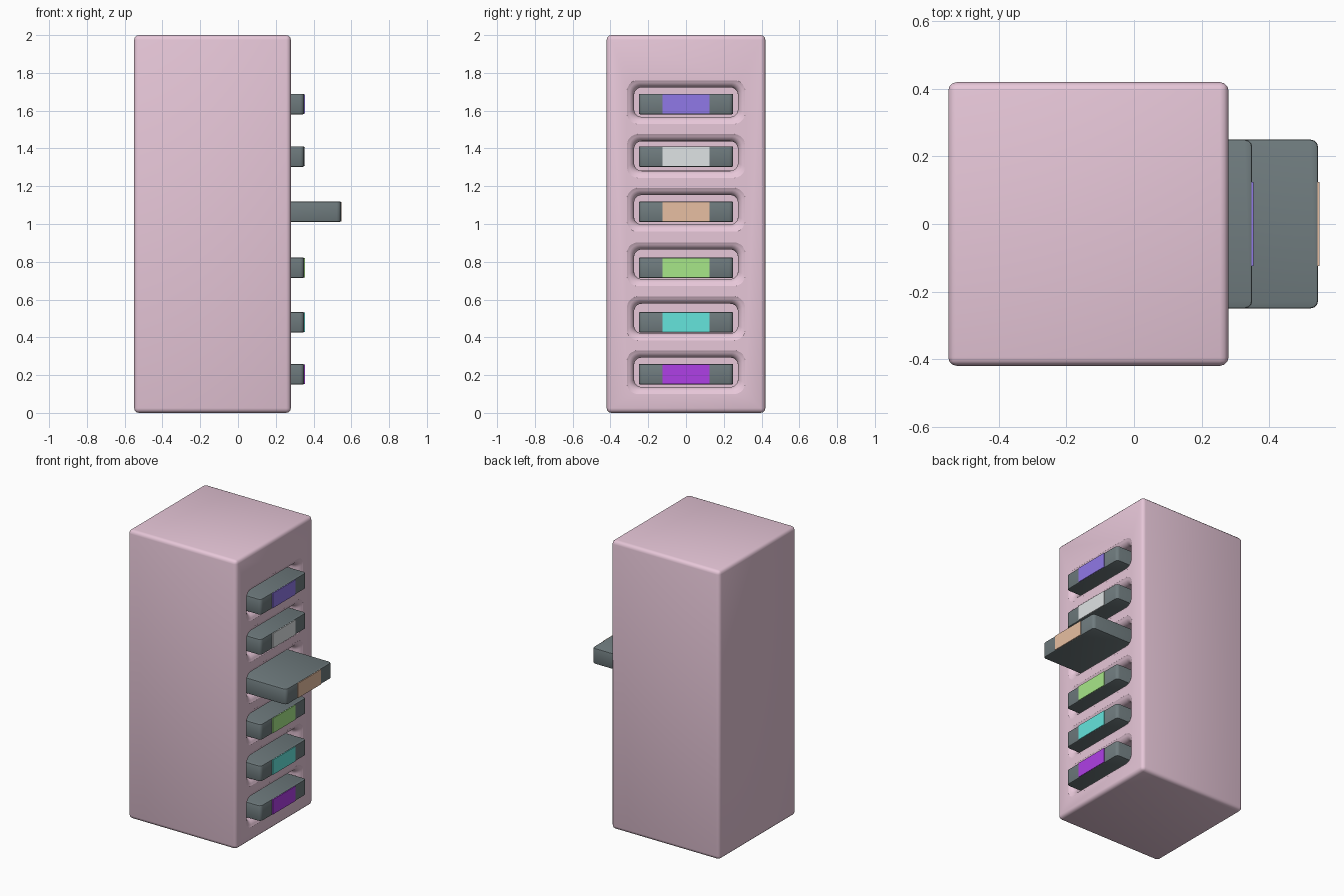
import bpy, bmesh, math

if "Cube" in bpy.data.objects:
    bpy.data.objects.remove(bpy.data.objects["Cube"])

FACE_X = 0.28
SLOT_HEIGHTS = [0.215, 0.50, 0.787, 1.075, 1.36, 1.645]


def material(name, rgb):
    m = bpy.data.materials.new(name)
    m.diffuse_color = (*rgb, 1)
    m.use_nodes = True
    m.node_tree.nodes["Principled BSDF"].inputs["Base Color"].default_value = m.diffuse_color
    return m


def add_object(name, bm, mat=None):
    bmesh.ops.recalc_face_normals(bm, faces=bm.faces[:])
    mesh = bpy.data.meshes.new(name)
    bm.to_mesh(mesh)
    bm.free()
    ob = bpy.data.objects.new(name, mesh)
    bpy.context.collection.objects.link(ob)
    if mat:
        mesh.materials.append(mat)
    return ob


def box(name, lo, hi, mat, bevel=0, segments=2):
    bm = bmesh.new()
    bmesh.ops.create_cube(bm, size=1)
    for v in bm.verts:
        v.co = [(a + b) / 2 + c * (b - a) for a, b, c in zip(lo, hi, v.co)]
    if bevel:
        bmesh.ops.bevel(bm, geom=bm.edges[:], offset=bevel, segments=segments,
                        profile=0.5, affect='EDGES')
    return add_object(name, bm, mat)


def smooth(ob):
    bpy.ops.object.select_all(action='DESELECT')
    ob.select_set(True)
    bpy.context.view_layer.objects.active = ob
    bpy.ops.object.shade_smooth_by_angle(angle=math.radians(35))


def ring(bm, x, z, half_y, half_z, r, steps=5):
    # rounded rectangle across the slot
    verts = []
    for k, (sy, sz) in enumerate([(1, 1), (-1, 1), (-1, -1), (1, -1)]):
        for i in range(steps + 1):
            a = math.pi / 2 * (k + i / steps)
            verts.append(bm.verts.new((x, sy * (half_y - r) + r * math.cos(a),
                                       z + sz * (half_z - r) + r * math.sin(a))))
    return verts


pink = material("pink", (0.80, 0.57, 0.69))
dark = material("charcoal", (0.16, 0.20, 0.21))

# tower housing
housing = box("housing", (-0.55, -0.42, 0), (FACE_X, 0.42, 2), pink, 0.025, 3)

# slot cutters with a rounded flare at the mouth
bm = bmesh.new()
FLARE = 0.045
for z in SLOT_HEIGHTS:
    sections = [(-0.30, 0), (FACE_X - FLARE, 0)]
    for i in range(1, 6):
        a = math.radians(80) * i / 5
        sections.append((FACE_X - FLARE + FLARE * math.sin(a), FLARE * (1 - math.cos(a))))
    sections.append((FACE_X + 0.006, FLARE))
    rings = [ring(bm, x, z, 0.275 + g, 0.078 + g, 0.04 + g * 0.5) for x, g in sections]
    for a, b in zip(rings, rings[1:]):
        for i in range(len(a)):
            j = (i + 1) % len(a)
            bm.faces.new((a[i], a[j], b[j], b[i]))
    bm.faces.new(rings[0])
    bm.faces.new(rings[-1])
cutter = add_object("slot_cutter", bm, pink)
cutter.hide_render = True

cut = housing.modifiers.new("slots", 'BOOLEAN')
cut.operation = 'DIFFERENCE'
cut.solver = 'EXACT'
cut.object = cutter
bpy.context.view_layer.objects.active = housing
bpy.ops.object.modifier_apply(modifier="slots")
bpy.data.objects.remove(cutter)
smooth(housing)

# cartridges, bottom to top, with coloured end labels
cartridges = [
    (0.205, 0.35, "violet", (0.43, 0.05, 0.79)),
    (0.48, 0.35, "teal", (0.13, 0.78, 0.72)),
    (0.768, 0.35, "green", (0.39, 0.80, 0.25)),
    (1.065, 0.545, "orange", (0.80, 0.52, 0.36)),
    (1.357, 0.35, "silver", (0.74, 0.77, 0.78)),
    (1.635, 0.35, "blue", (0.28, 0.19, 0.80)),
]
for z, end, colour, rgb in cartridges:
    bm = bmesh.new()
    bmesh.ops.create_cube(bm, size=1)
    for v in bm.verts:
        v.co = (end - 0.275 + v.co.x * 0.55, v.co.y * 0.5, z + v.co.z * 0.108)
    upright = [e for e in bm.edges if abs(e.verts[0].co.z - e.verts[1].co.z) > 0.05]
    bmesh.ops.bevel(bm, geom=upright, offset=0.022, segments=3, profile=0.5, affect='EDGES')
    rims = [e for e in bm.edges if abs(e.verts[0].co.z - e.verts[1].co.z) < 0.01
            and any(abs(f.normal.z) > 0.9 for f in e.link_faces)]
    bmesh.ops.bevel(bm, geom=rims, offset=0.006, segments=2, profile=0.5, affect='EDGES')
    smooth(add_object("cartridge_" + colour, bm, dark))
    box("label_" + colour, (end - 0.01, -0.125, z - 0.051), (end + 0.004, 0.125, z + 0.051),
        material(colour, rgb))
